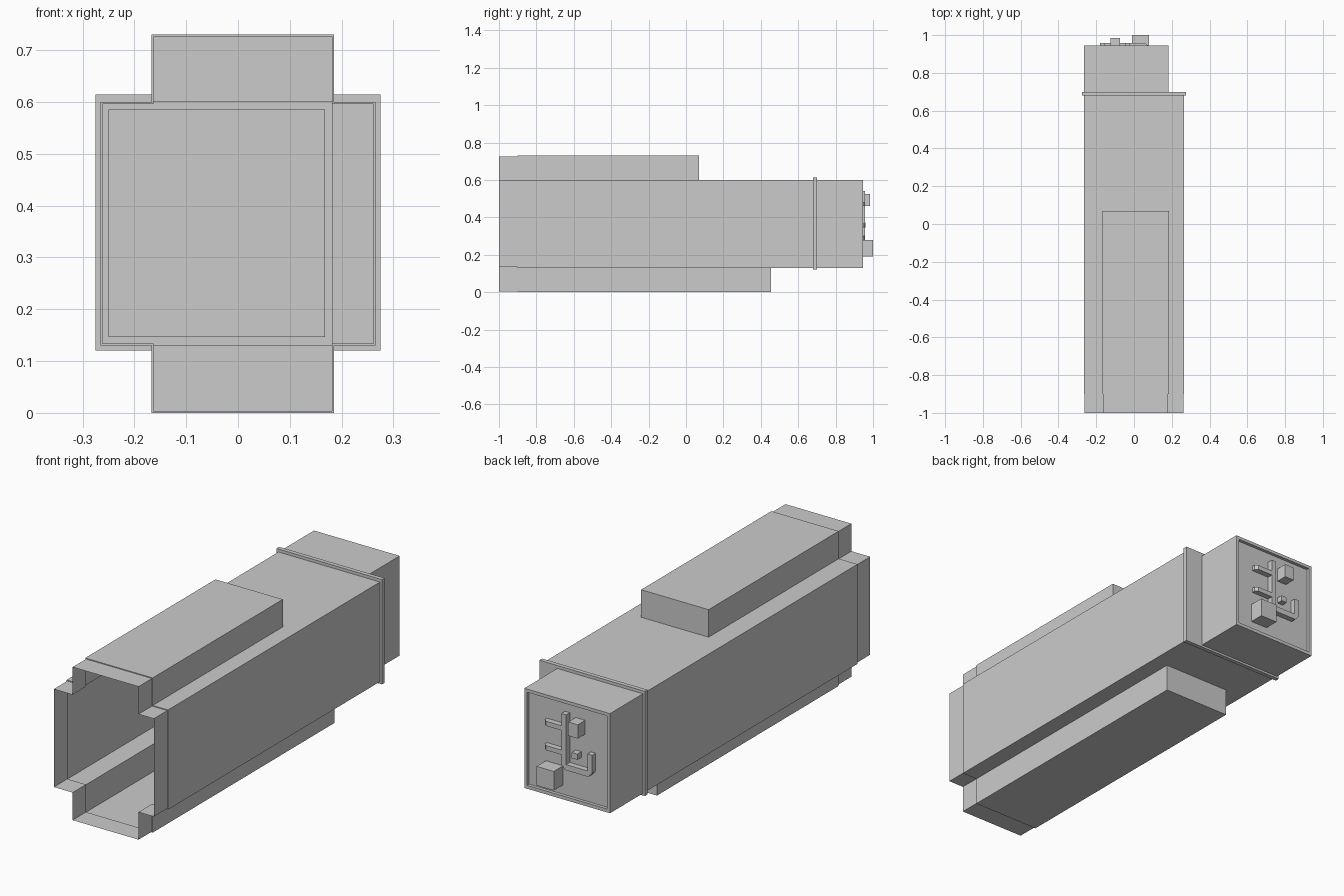
import bpy, bmesh
from mathutils import Vector

if "Cube" in bpy.data.objects:
    bpy.data.objects.remove(bpy.data.objects["Cube"])

X0, X1 = -0.265, 0.265      # main shaft sides
Z0, Z1 = 0.13, 0.60         # main shaft floor and ceiling
C0, C1 = -0.167, 0.185      # raised / sunken channel sides
TOP, BOT = 0.73, 0.0
BACK_X = 0.182              # right side of the narrower back box


def make(name, faces):
    """Object from a list of polygons, welded and with consistent normals."""
    bm = bmesh.new()
    for f in faces:
        bm.faces.new([bm.verts.new(p) for p in f])
    bmesh.ops.remove_doubles(bm, verts=bm.verts, dist=1e-5)
    bmesh.ops.recalc_face_normals(bm, faces=bm.faces)
    me = bpy.data.meshes.new(name)
    bm.to_mesh(me)
    bm.free()
    ob = bpy.data.objects.new(name, me)
    bpy.context.collection.objects.link(ob)
    return ob


def at(loop, y):
    return [(x, y, z) for x, z in loop]


def bridge(a, b):
    n = len(a)
    return [[a[i], a[(i + 1) % n], b[(i + 1) % n], b[i]] for i in range(n)]


def rect(x0, x1, z0, z1):
    return [(x0, z0), (x1, z0), (x1, z1), (x0, z1)]


def cross(top, bot, d=0.0):
    """Shaft section with a channel above and below, inset by d."""
    x0, x1, c0, c1 = X0 + d, X1 - d, C0 + d, C1 - d
    z0, z1 = Z0 + d, Z1 - d
    return [(c0, bot + d), (c1, bot + d), (c1, z0), (x1, z0), (x1, z1), (c1, z1),
            (c1, top - d), (c0, top - d), (c0, z1), (x0, z1), (x0, z0), (c0, z0)]


def prism(name, pts, shift):
    a = [Vector(p) for p in pts]
    b = [p + Vector(shift) for p in a]
    return make(name, [a, b] + bridge(a, b))


def box(name, x0, x1, y0, y1, z0, z1):
    return prism(name, at(rect(x0, x1, z0, z1), y0), (0, y1 - y0, 0))


# front sleeve, slightly inset, open at the mouth
sleeve = cross(TOP, BOT, 0.004)
full = cross(TOP, BOT)
make("front_sleeve", bridge(at(sleeve, -1), at(sleeve, -0.9))
     + bridge(at(sleeve, -0.9), at(full, -0.9)))

# hollow shaft: the top channel ends first, then the bottom one
TOP_END, BOT_END, MAIN_END, BACK_END = 0.07, 0.455, 0.70, 0.945
faces = bridge(at(full, -0.9), at(full, TOP_END))
faces.append(at(rect(C0, C1, Z1, TOP), TOP_END))
low = [p for p in full if p[1] < TOP]
faces += bridge(at(low, TOP_END), at(low, BOT_END))
faces.append(at(rect(C0, C1, BOT, Z0), BOT_END))
main = rect(X0, X1, Z0, Z1)
faces += bridge(at(main, BOT_END), at(main, MAIN_END))
faces.append(at(rect(BACK_X, X1, Z0, Z1), MAIN_END))
make("shaft", faces)

# narrower back box with a rim and a recessed panel
back = rect(X0, BACK_X, Z0, Z1)
inner = rect(-0.25, 0.168, 0.146, 0.585)
PANEL = 0.93
make("back_box", bridge(at(back, MAIN_END), at(back, BACK_END))
     + bridge(at(back, BACK_END), at(inner, BACK_END))
     + bridge(at(inner, BACK_END), at(inner, PANEL)) + [at(inner, PANEL)])

# flange ring round the end of the shaft
outer = rect(-0.275, 0.275, 0.12, 0.614)
make("flange", bridge(at(outer, 0.68), at(outer, 0.70))
     + bridge(at(outer, 0.68), at(main, 0.68))
     + bridge(at(outer, 0.70), at(main, 0.70)))

# hooked pipe on the panel
FRONT = 0.957
hook = [(-0.02, 0.54), (-0.02, 0.30), (-0.04, 0.278), (-0.16, 0.278), (-0.18, 0.30),
        (-0.18, 0.385), (-0.155, 0.385), (-0.155, 0.305), (-0.045, 0.305), (-0.045, 0.54)]
prism("hooked_pipe", at(hook, PANEL), (0, FRONT - PANEL, 0))

# side pipes that bend down into the panel
for i, z in enumerate((0.46, 0.345)):
    prism(f"side_pipe_{i + 1}", [(-0.02, PANEL, z), (0.075, PANEL, z), (0.075, 0.945, z),
          (0.06, FRONT, z), (-0.02, FRONT, z)], (0, 0, 0.022))

# control boxes
box("large_control_box", -0.01, 0.08, PANEL, 1.0, 0.19, 0.28)
box("upper_control_box", -0.125, -0.075, PANEL, 0.985, 0.46, 0.525)
box("small_control_box", -0.105, -0.075, PANEL, 0.96, 0.345, 0.372)
